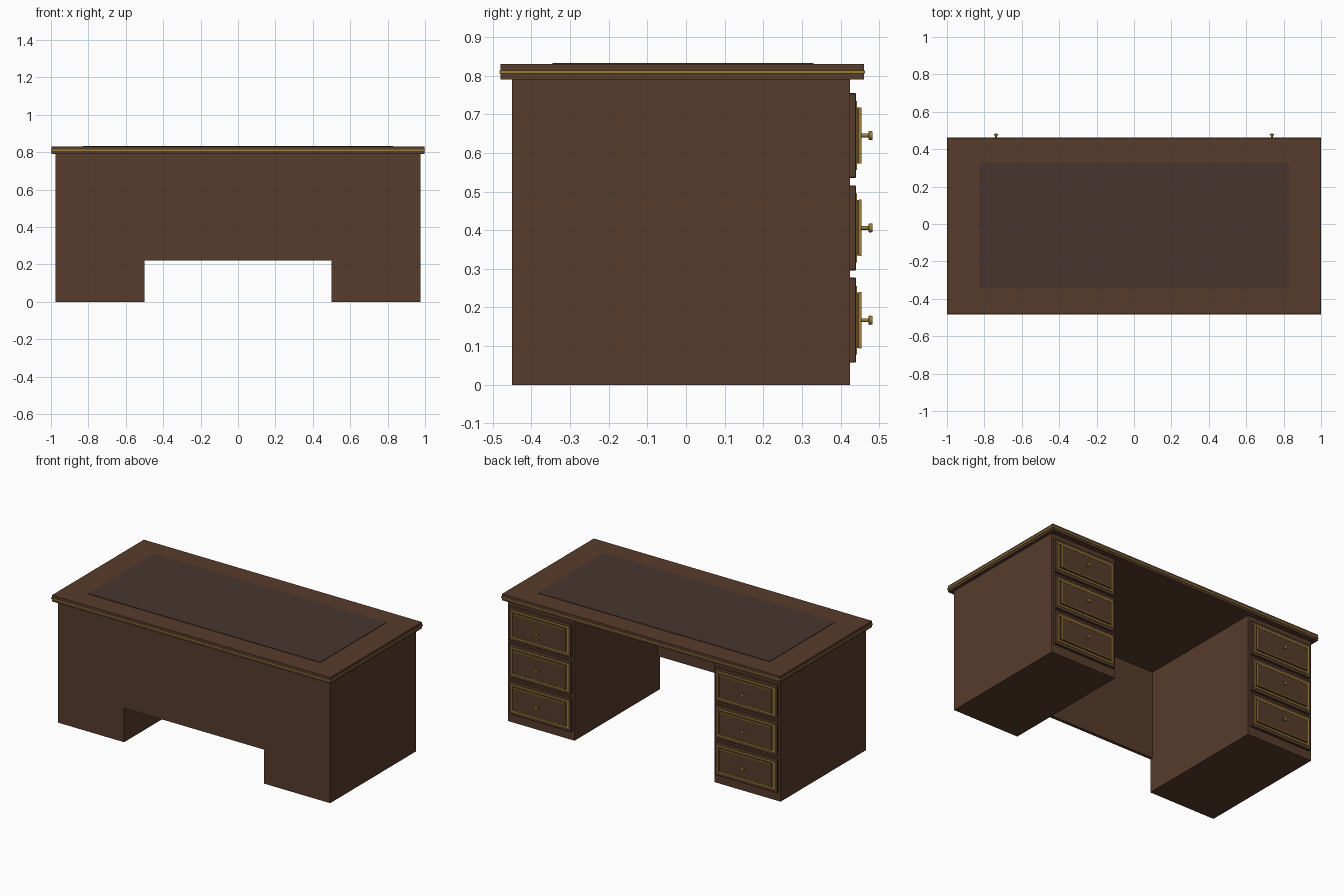
import bpy, bmesh
from mathutils import Matrix

if "Cube" in bpy.data.objects:
    bpy.data.objects.remove(bpy.data.objects["Cube"])


def material(name, color):
    m = bpy.data.materials.new(name)
    m.diffuse_color = color
    m.use_nodes = True
    m.node_tree.nodes["Principled BSDF"].inputs["Base Color"].default_value = m.diffuse_color
    return m


WOOD = material("brown_wood", (0.095, 0.045, 0.025, 1))
LEATHER = material("dark_leather", (0.065, 0.036, 0.028, 1))
BRASS = material("brass", (0.33, 0.21, 0.035, 1))


def add_object(name, bm, mat):
    mesh = bpy.data.meshes.new(name)
    bmesh.ops.recalc_face_normals(bm, faces=bm.faces)
    bm.to_mesh(mesh)
    bm.free()
    mesh.materials.append(mat)
    ob = bpy.data.objects.new(name, mesh)
    bpy.context.collection.objects.link(ob)
    return ob


def add_box(bm, x, y, z):
    size = [b - a for a, b in (x, y, z)]
    mid = [(a + b) / 2 for a, b in (x, y, z)]
    bmesh.ops.create_cube(bm, size=1, matrix=Matrix.Translation(mid) @ Matrix.Diagonal((*size, 1)))


def box(name, x, y, z, mat, bevel=0):
    bm = bmesh.new()
    add_box(bm, x, y, z)
    if bevel:
        bmesh.ops.bevel(bm, geom=bm.edges[:], offset=bevel, segments=1, affect='EDGES')
    return add_object(name, bm, mat)


def frame(name, cx, cz, w, h, t, y, mat):
    # rectangular border of strip width t
    bm = bmesh.new()
    for s in (-1, 1):
        zs = sorted((cz + s * h / 2, cz + s * (h / 2 - t)))
        xs = sorted((cx + s * w / 2, cx + s * (w / 2 - t)))
        add_box(bm, (cx - w / 2, cx + w / 2), y, zs)
        add_box(bm, xs, y, (cz - h / 2 + t, cz + h / 2 - t))
    return add_object(name, bm, mat)


def knob(name, cx, cz):
    # turned knob: revolve a (radius, y) profile about the y axis
    profile = [(0, 0.45), (0.005, 0.45), (0.005, 0.472), (0.011, 0.473),
               (0.012, 0.476), (0.011, 0.482), (0, 0.483)]
    bm = bmesh.new()
    verts = [bm.verts.new((cx + r, y, cz)) for r, y in profile]
    edges = [bm.edges.new(p) for p in zip(verts, verts[1:])]
    bmesh.ops.spin(bm, geom=verts + edges, cent=(cx, 0, cz), axis=(0, 1, 0),
                   angle=6.283185307, steps=16)
    bmesh.ops.remove_doubles(bm, verts=bm.verts, dist=1e-5)
    ob = add_object(name, bm, BRASS)
    bpy.context.view_layer.objects.active = ob
    ob.select_set(True)
    bpy.ops.object.shade_smooth_by_angle()
    ob.select_set(False)


# Desktop with brass edge band and leather writing inlay
box("desktop", (-0.996, 0.996), (-0.48, 0.46), (0.79, 0.83), WOOD)
box("edge_band", (-1, 1), (-0.483, 0.463), (0.806, 0.813), BRASS)
box("writing_inlay", (-0.83, 0.83), (-0.345, 0.33), (0.825, 0.833), LEATHER)

# Panel across the front between the pedestals
box("modesty_panel", (-0.5, 0.5), (-0.45, -0.43), (0.22, 0.79), WOOD)

# Two pedestals with three drawers each
for side, s in (("left", -1), ("right", 1)):
    box(f"{side}_pedestal", sorted((s * 0.5, s * 0.975)), (-0.45, 0.425), (0, 0.79), WOOD)
    cx = s * 0.7375
    for i in range(3):
        cz = 0.167 + 0.239 * i
        tag = f"{side}_drawer_{i + 1}"
        box(tag + "_front", (cx - 0.2225, cx + 0.2225), (0.42, 0.44), (cz - 0.11, cz + 0.11), WOOD, 0.002)
        frame(tag + "_outer_trim", cx, cz, 0.41, 0.178, 0.008, (0.435, 0.443), BRASS)
        box(tag + "_raised_panel", (cx - 0.186, cx + 0.186), (0.435, 0.453), (cz - 0.072, cz + 0.072), WOOD)
        frame(tag + "_inner_trim", cx, cz, 0.374, 0.146, 0.005, (0.448, 0.454), BRASS)
        knob(tag + "_knob", cx, cz)
